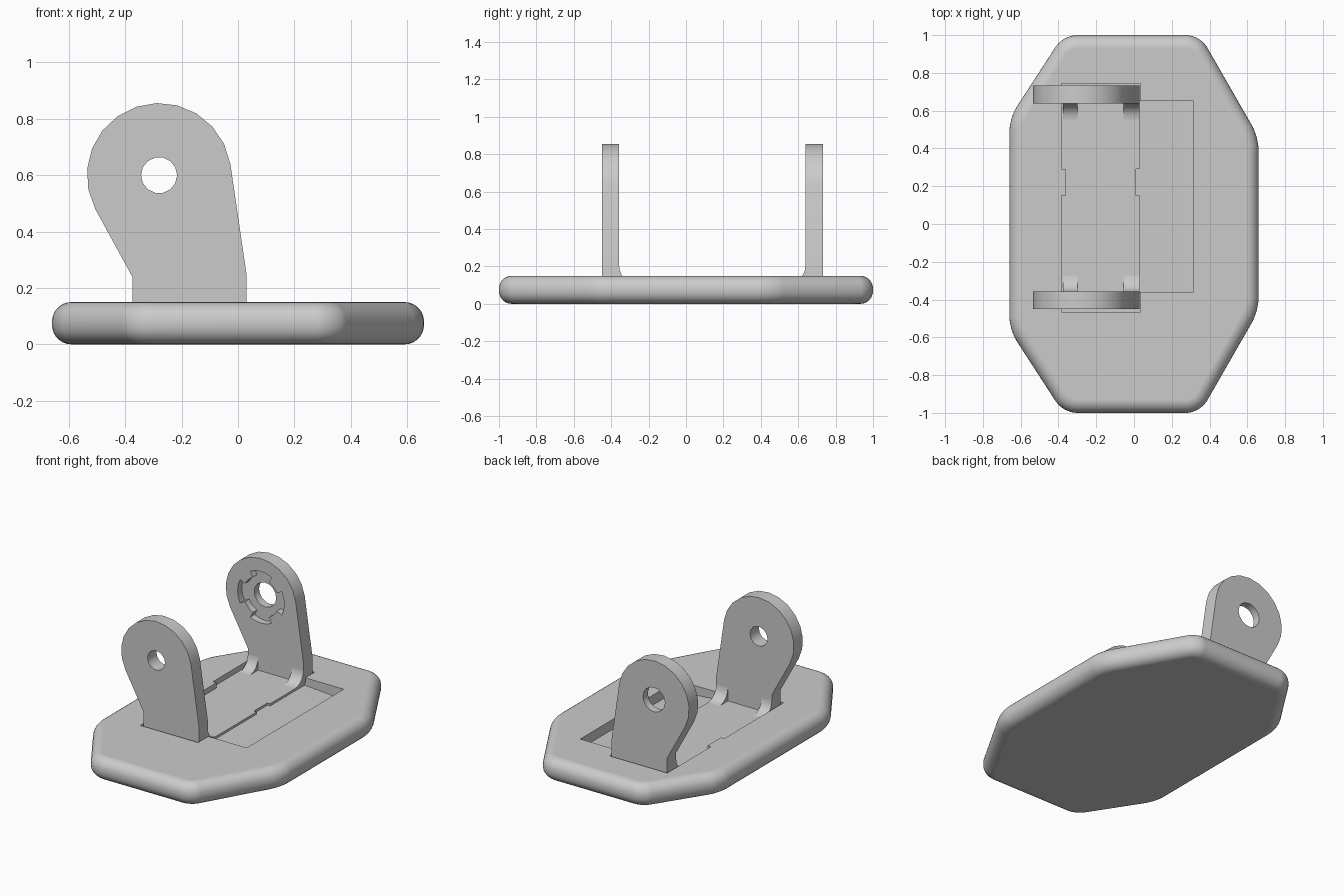
import bpy, bmesh
from math import sin, cos, pi, radians

if "Cube" in bpy.data.objects:
    bpy.data.objects.remove(bpy.data.objects["Cube"])

grey = bpy.data.materials.new("plain grey")
grey.use_nodes = True
grey.diffuse_color = (0.6, 0.6, 0.6, 1)
grey.node_tree.nodes["Principled BSDF"].inputs["Base Color"].default_value = (0.6, 0.6, 0.6, 1)


def add_object(name, bm):
    bmesh.ops.recalc_face_normals(bm, faces=bm.faces)
    mesh = bpy.data.meshes.new(name)
    bm.to_mesh(mesh)
    bm.free()
    mesh.materials.append(grey)
    obj = bpy.data.objects.new(name, mesh)
    bpy.context.collection.objects.link(obj)
    return obj


def extrude(points, axis, low, high):
    """Prism of a 2D profile: axis y takes (x, z), axis z takes (x, y)."""
    bm = bmesh.new()
    place = {"y": lambda a, b: (a, low, b), "z": lambda a, b: (a, b, low)}[axis]
    face = bm.faces.new([bm.verts.new(place(a, b)) for a, b in points])
    grown = bmesh.ops.extrude_face_region(bm, geom=[face])["geom"]
    step = (0, high - low, 0) if axis == "y" else (0, 0, high - low)
    bmesh.ops.translate(bm, vec=step, verts=[g for g in grown if isinstance(g, bmesh.types.BMVert)])
    return bm


def prism(name, points, axis, low, high):
    return add_object(name, extrude(points, axis, low, high))


def box(name, x0, x1, y0, y1, z0, z1):
    return prism(name, [(x0, y0), (x1, y0), (x1, y1), (x0, y1)], "z", z0, z1)


def arc(cx, cy, r, start, end, count):
    angles = [radians(start + (end - start) * i / count) for i in range(count + 1)]
    return [(cx + r * cos(a), cy + r * sin(a)) for a in angles]


def activate(obj):
    bpy.ops.object.select_all(action="DESELECT")
    obj.select_set(True)
    bpy.context.view_layer.objects.active = obj


def cut(obj, *cutters):
    activate(obj)
    for cutter in cutters:
        mod = obj.modifiers.new("cut", "BOOLEAN")
        mod.operation = "DIFFERENCE"
        mod.solver = "EXACT"
        mod.object = cutter
        bpy.ops.object.modifier_apply(modifier=mod.name)
        bpy.data.objects.remove(cutter)


def smooth(obj):
    activate(obj)
    bpy.ops.object.shade_smooth_by_angle(angle=radians(30))
    mod = obj.modifiers.new("even shading", "WEIGHTED_NORMAL")
    mod.keep_sharp = True


# Base plate: long octagon with rounded corners and a soft rim
TOP, SEAT, POCKET = 0.15, 0.115, 0.1
half = [(-0.66, 0.56), (-0.375, 1), (0.35, 1), (0.66, 0.46)]
outline = half + [(x, -y) for x, y in reversed(half)]
bm = extrude(outline, "z", 0, TOP)
upright = [e for e in bm.edges if abs(e.verts[0].co.z - e.verts[1].co.z) > 0.1]
bmesh.ops.bevel(bm, geom=upright, offset=0.07, segments=4, profile=0.5, affect="EDGES")
rim = [e for e in bm.edges if abs(e.verts[0].co.z - e.verts[1].co.z) < 0.01]
bmesh.ops.bevel(bm, geom=rim, offset=0.069, segments=7, profile=0.5, affect="EDGES")
base = add_object("base_plate", bm)

# Recesses in the plate: bracket seat, shallow side pocket, and a small notch
pocket = [(0.03, 0.2), (0.03, POCKET), (0.25, 0.085), (0.315, 0.085), (0.315, 0.2)]
cut(base,
    box("seat_cutter", -0.385, 0.035, -0.465, 0.745, SEAT, 0.2),
    prism("pocket_cutter", pocket, "y", -0.36, 0.65),
    box("notch_cutter", 0.01, 0.04, 0.15, 0.29, POCKET, 0.2))
smooth(base)
box("seat_tab", -0.39, -0.36, 0.15, 0.29, SEAT - 0.01, TOP)

# Two upright ears with a round head
HX, HZ = -0.28, 0.6
ear = [(-0.375, 0.1), (0.03, 0.1), (0.03, 0.25)]
ear += arc(HX, HZ, 0.256, 9, 208, 12) + [(-0.375, 0.24)]
front = prism("front_ear", ear, "y", -0.45, -0.357)
back = prism("back_ear", ear, "y", 0.638, 0.733)
cut(front, prism("pin_hole", arc(HX, HZ, 0.064, 0, 360, 14)[:-1], "y", -0.6, -0.2))

# Back ear: larger hole and a four-armed recess on its inner face
cross = []
for k in range(4):
    cross += arc(HX, HZ, 0.17, 90 * k - 27, 90 * k + 27, 4)
    cross += arc(HX, HZ, 0.13, 90 * k + 27, 90 * k + 63, 3)
cut(back,
    prism("shaft_hole", arc(HX, HZ, 0.08, 0, 360, 16)[:-1], "y", 0.5, 0.9),
    prism("arm_recess", cross, "y", 0.6, 0.683))
smooth(front)
smooth(back)

# Concave ribs joining each ear to the seat
for label, face_y, inward in (("front", -0.357, 1), ("back", 0.638, -1)):
    for side, x0, x1 in (("right", -0.375, -0.3), ("left", -0.055, 0.03)):
        bm = bmesh.new()
        curve = [(-0.01, SEAT + 0.09), (-0.01, SEAT - 0.005), (0.085, SEAT - 0.005)]
        curve += arc(0.085, SEAT + 0.085, 0.085, 270, 180, 6)
        f = bm.faces.new([bm.verts.new((x0, face_y + inward * d, z)) for d, z in curve])
        grown = bmesh.ops.extrude_face_region(bm, geom=[f])["geom"]
        bmesh.ops.translate(bm, vec=(x1 - x0, 0, 0),
                            verts=[g for g in grown if isinstance(g, bmesh.types.BMVert)])
        smooth(add_object(label + "_" + side + "_rib", bm))
